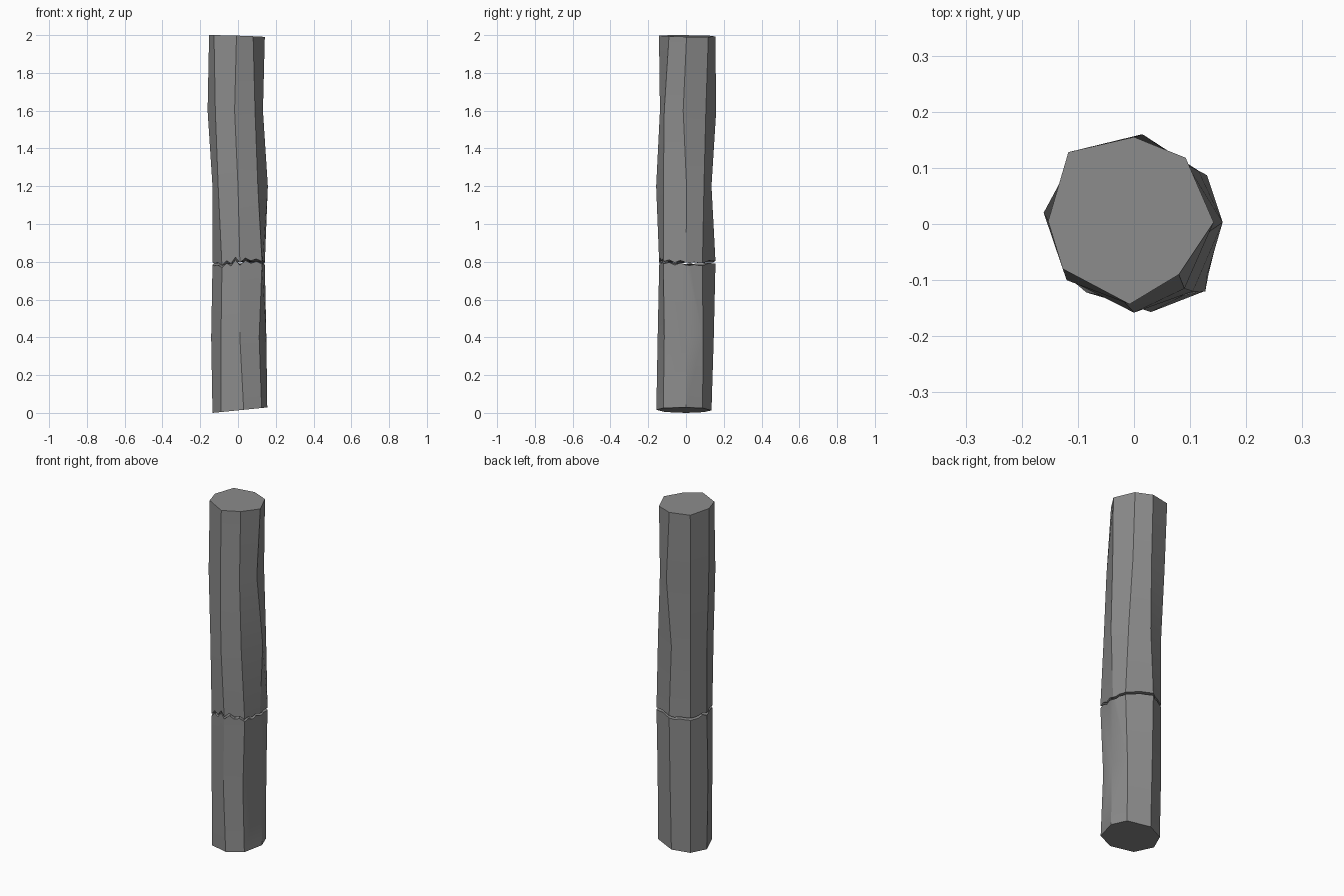
import bpy, bmesh, math, random
from mathutils import Vector

cube = bpy.data.objects.get("Cube")
if cube:
    bpy.data.objects.remove(cube)
random.seed(4)

# One flat stone colour for both pieces
stone = bpy.data.materials.new("grey_stone")
stone.use_nodes = True
stone.diffuse_color = (0.26, 0.26, 0.26, 1)
stone.node_tree.nodes["Principled BSDF"].inputs["Base Color"].default_value = stone.diffuse_color

# Uneven eight-sided cross-sections in thousandths, starting at +x, anticlockwise
BOTTOM = [(155, 0), (120, 88), (0, 135), (-95, 95), (-135, 0), (-90, -110), (30, -157), (125, -120)]
LOW = [(150, 0), (120, 90), (0, 147), (-100, 100), (-142, 0), (-90, -115), (10, -150), (112, -115)]
CRACK = [(142, 0), (130, 87), (0, 156), (-100, 100), (-135, 0), (-85, -122), (10, -142), (127, -120)]
MID = [(158, 3), (115, 95), (0, 135), (-100, 100), (-135, 0), (-105, -105), (0, -158), (105, -120)]
HIGH = [(132, -15), (95, 105), (15, 160), (-110, 115), (-161, 20), (-120, -100), (-18, -138), (90, -115)]
TOP = [(142, 3), (92, 118), (0, 155), (-117, 128), (-153, 5), (-127, -80), (-8, -143), (80, -90)]

STEPS = 4  # crack points along each side
FRONT_JAG = [-4, -9, -3, -10, -20, 6, -9, 24, -5, 20, 5, 15, 2, 10, -4, 7]
jag = [random.uniform(-8, 8) for _ in range(16)] + FRONT_JAG


def ring(section, z, tilt_x=0.0, tilt_y=0.0):
    """Place a cross-section at a height, with a slight tilt."""
    points = [(x / 1000, y / 1000) for x, y in section]
    return [Vector((x, y, z + tilt_x * x + tilt_y * y)) for x, y in points]


def crack_ring(z):
    """Subdivide the crack section and give it a jagged height."""
    base = ring(CRACK, z)
    points = []
    for i, a in enumerate(base):
        b = base[(i + 1) % 8]
        points += [a.lerp(b, k / STEPS) for k in range(STEPS)]
    for p, j in zip(points, jag):
        p.z += j / 1000
    return points


def build_piece(name, rings, crack_at_top):
    """Skin the rings, ordered upward, and close both ends."""
    bm = bmesh.new()
    layers = [[bm.verts.new(p) for p in r] for r in rings]
    for lower, upper in zip(layers, layers[1:]):
        for i in range(8):
            edges = []
            for layer in (lower, upper):
                n = len(layer) // 8
                edges.append([layer[(i * n + k) % len(layer)] for k in range(n + 1)])
            bm.faces.new(edges[0] + edges[1][::-1])
    # Flat outer end
    bm.faces.new(layers[0] if crack_at_top else layers[-1])
    # Broken end, fanned around its centre
    broken = layers[-1] if crack_at_top else layers[0]
    centre = bm.verts.new(sum((v.co for v in broken), Vector()) / len(broken))
    for i, v in enumerate(broken):
        bm.faces.new((v, broken[(i + 1) % len(broken)], centre))
    bmesh.ops.recalc_face_normals(bm, faces=bm.faces)
    mesh = bpy.data.meshes.new(name)
    bm.to_mesh(mesh)
    bm.free()
    mesh.materials.append(stone)
    obj = bpy.data.objects.new(name, mesh)
    bpy.context.collection.objects.link(obj)
    bpy.ops.object.select_all(action="DESELECT")
    obj.select_set(True)
    bpy.context.view_layer.objects.active = obj
    bpy.ops.object.shade_smooth_by_angle(angle=math.radians(30))


# Lower stump and the taller broken shaft, separated by a thin crack
build_piece("lower_shaft", [ring(BOTTOM, 0.0135, 0.1), ring(LOW, 0.4), crack_ring(0.787)], True)
build_piece("upper_shaft", [crack_ring(0.8), ring(MID, 1.2), ring(HIGH, 1.6),
                            ring(TOP, 1.995, -0.03, -0.015)], False)
